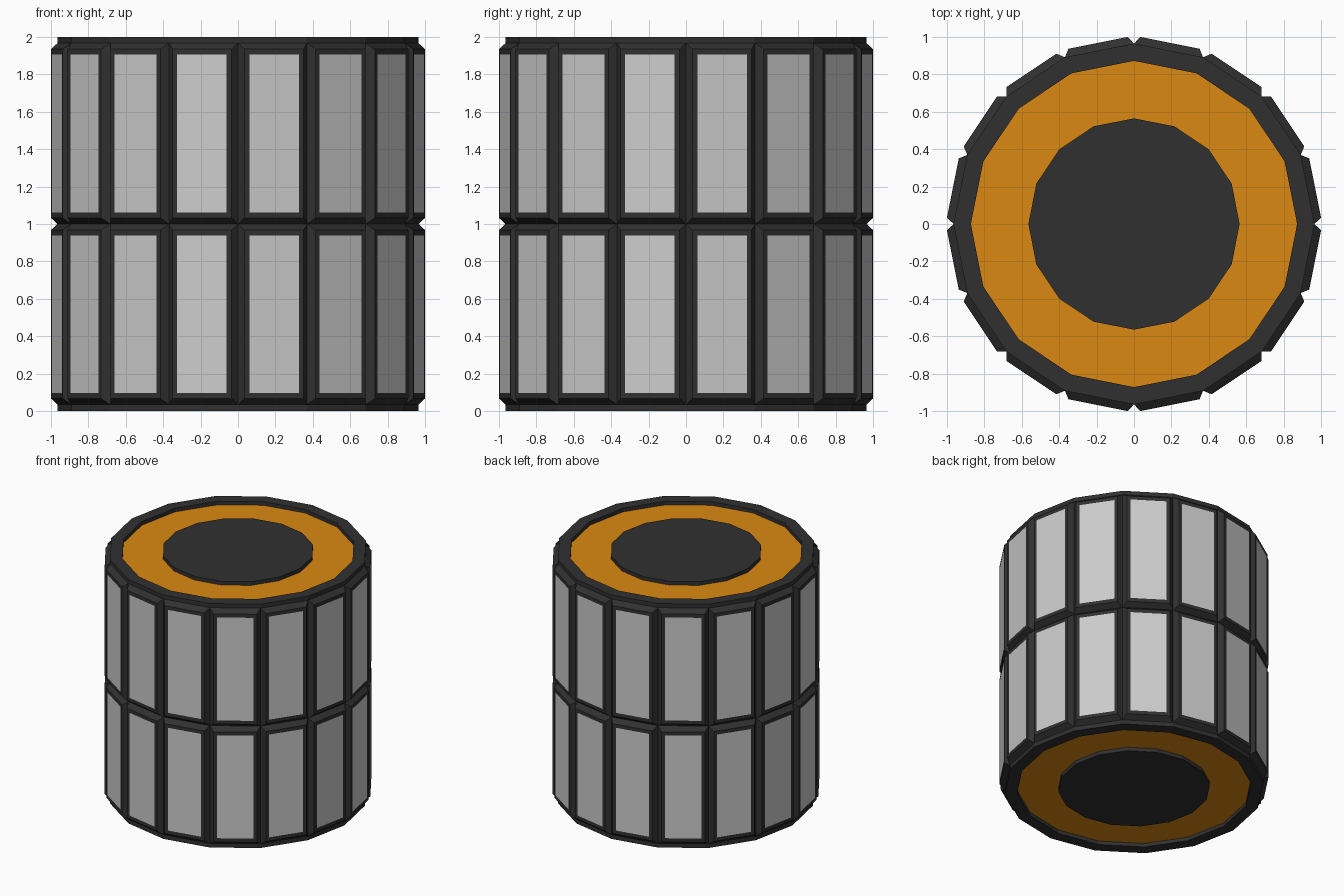
import bpy, math
from mathutils import Vector

if "Cube" in bpy.data.objects:
    bpy.data.objects.remove(bpy.data.objects["Cube"])

N = 16            # sides of the drum
R = 0.965         # core radius


def material(name, rgb):
    m = bpy.data.materials.new(name)
    m.diffuse_color = (*rgb, 1)
    m.use_nodes = True
    m.node_tree.nodes["Principled BSDF"].inputs["Base Color"].default_value = m.diffuse_color
    return m


def make(name, verts, faces, mats=(), face_mats=None):
    me = bpy.data.meshes.new(name)
    me.from_pydata(verts, [], faces)
    for m in mats:
        me.materials.append(m)
    if face_mats:
        me.polygons.foreach_set("material_index", face_mats)
    me.update()
    ob = bpy.data.objects.new(name, me)
    bpy.context.collection.objects.link(ob)
    return ob


dark = material("dark", (0.03, 0.03, 0.03))
orange = material("orange", (0.71, 0.25, 0.006))

# Drum core: lathed profile with a recessed orange ring at both ends
half = [(0.565, 2), (0.565, 1.97), (0.872, 1.97), (0.872, 2), (R, 2)]
profile = half + [(r, 2 - z) for r, z in reversed(half)]
verts = [(r * math.cos(2 * math.pi * i / N), r * math.sin(2 * math.pi * i / N), z)
         for r, z in profile for i in range(N)]
last = (len(profile) - 1) * N
faces = [list(range(N)), [last + i for i in reversed(range(N))]]
mats = [0, 0]
for k in range(len(profile) - 1):
    for i in range(N):
        j = (i + 1) % N
        faces.append([k * N + i, (k + 1) * N + i, (k + 1) * N + j, k * N + j])
        mats.append(1 if k in (1, 7) else 0)
make("drum_core", verts, faces, (dark, orange), mats)

# Raised tiles: bevelled dark frames, each holding a flush grey plate
apothem = R * math.cos(math.pi / N)
half_w = R * math.sin(math.pi / N)
f_verts, f_faces, p_verts, p_faces = [], [], [], []
for z0, z1 in ((0.035, 1.0), (1.0, 1.967)):
    for i in range(N):
        a = 2 * math.pi * (i + 0.5) / N
        out = Vector((math.cos(a), math.sin(a), 0))
        tan = Vector((-math.sin(a), math.cos(a), 0))

        def loop(dist, hw, inset):
            lo, hi = z0 + inset, z1 - inset
            return [out * dist + tan * t + Vector((0, 0, z))
                    for t, z in ((-hw, lo), (hw, lo), (hw, hi), (-hw, hi))]

        top = apothem + 0.041
        b = len(f_verts)
        inner = loop(top, 0.135, 0.061)
        f_verts += loop(apothem, half_w, 0) + loop(top, 0.161, 0.032) + inner
        for k in (0, 4):
            for s in range(4):
                t = (s + 1) % 4
                f_faces.append([b + k + s, b + k + t, b + k + 4 + t, b + k + 4 + s])
        p = len(p_verts)
        p_verts += inner
        p_faces.append([p, p + 1, p + 2, p + 3])
make("tile_frames", f_verts, f_faces, (dark,))
make("tile_plates", p_verts, p_faces)
